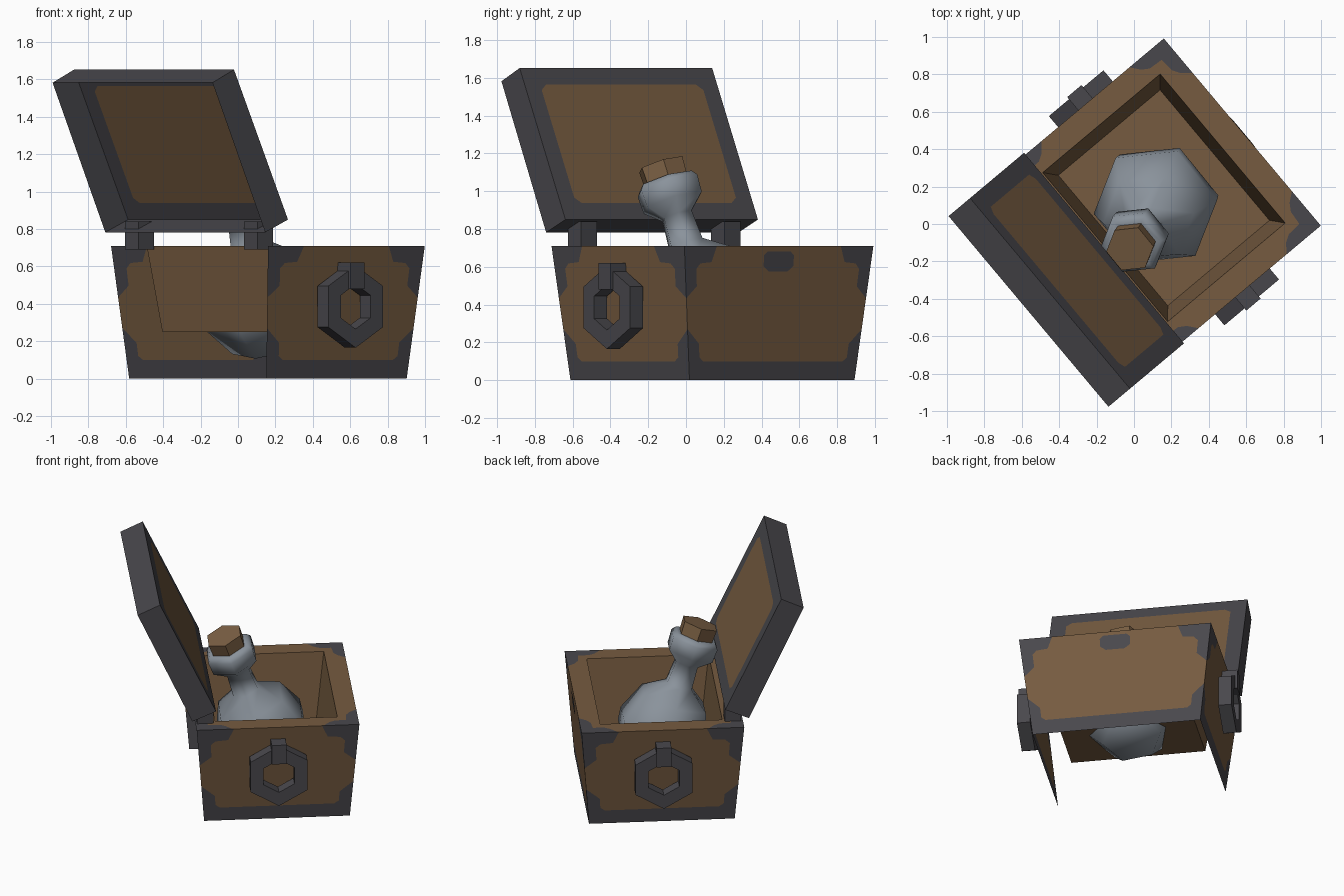
import bpy, bmesh, math
from mathutils import Vector, Matrix

if "Cube" in bpy.data.objects:
    bpy.data.objects.remove(bpy.data.objects["Cube"])

def material(name, col):
    m = bpy.data.materials.new(name)
    m.diffuse_color = (*col, 1)
    m.use_nodes = True
    m.node_tree.nodes["Principled BSDF"].inputs["Base Color"].default_value = m.diffuse_color
    return m

WOOD = material("brown_wood", (0.180, 0.105, 0.051))
METAL = material("dark_metal", (0.066, 0.064, 0.073))
GLASS = material("grey_glass", (0.255, 0.290, 0.330))
CORK = material("cork", (0.200, 0.118, 0.058))

# chest frame: local x = length, local y = towards the lock side
M = Matrix.Translation((0.16, 0.14, 0)) @ Matrix.Rotation(math.radians(-50), 4, 'Z')

def finish(bm, name, mats, matrix=M):
    bmesh.ops.remove_doubles(bm, verts=bm.verts, dist=0.0005)
    bmesh.ops.recalc_face_normals(bm, faces=bm.faces)
    bm.transform(matrix)
    me = bpy.data.meshes.new(name)
    bm.to_mesh(me)
    bm.free()
    for m in mats:
        me.materials.append(m)
    ob = bpy.data.objects.new(name, me)
    bpy.context.collection.objects.link(ob)
    return ob

def poly(bm, pts, mat=0):
    f = bm.faces.new([bm.verts.new(p) for p in pts])
    f.material_index = mat
    return f

def on_quad(q, pts):
    """Map (s, t) points onto the quad: bottom a-b, top d-c."""
    a, b, c, d = map(Vector, q)
    return [a.lerp(b, s).lerp(d.lerp(c, s), t) for s, t in pts]

def rect(hx, hy, z):
    return [Vector((x * hx, y * hy, z)) for x, y in ((-1, -1), (1, -1), (1, 1), (-1, 1))]

def mirror(pts):
    return [(1 - s, t) for s, t in reversed(pts)]

def box(name, lo, hi, mat, matrix=M):
    bm = bmesh.new()
    bmesh.ops.create_cube(bm, size=1)
    size = [h - l for l, h in zip(lo, hi)]
    bmesh.ops.scale(bm, vec=size, verts=bm.verts)
    bmesh.ops.translate(bm, vec=[(l + h) / 2 for l, h in zip(lo, hi)], verts=bm.verts)
    return finish(bm, name, [mat], matrix)

base, rim = rect(0.57, 0.49, 0), rect(0.653, 0.547, 0.71)
inner, floor = rect(0.52, 0.41, 0.71), rect(0.455, 0.355, 0.25)

# outer walls: two ends and the lock side, wood cut into metal edging
bm = bmesh.new()
for i, k in ((1, 1.0), (2, 0.75), (3, 1.0)):
    j = (i + 1) % 4
    q = (base[i], base[j], rim[j], rim[i])
    low = [(0, .38), (.085 * k, .27), (.085 * k, .17), (.115 * k, .14)]
    top = [(.23 * k, 1), (.19 * k, .88), (.11 * k, .87), (.08 * k, .83), (.08 * k, .70), (0, .61)]
    lowr, topr = mirror(low), mirror(top)
    poly(bm, on_quad(q, top + low + lowr + topr), 0)
    poly(bm, on_quad(q, [(0, 0), (1, 0)] + lowr[::-1] + low[::-1]), 1)
    poly(bm, on_quad(q, [(0, 1)] + top[::-1]), 1)
    poly(bm, on_quad(q, [(1, 1)] + topr), 1)
finish(bm, "chest_walls", [WOOD, METAL])

# rim with metal corner patches
bm = bmesh.new()
for i in range(4):
    j = (i + 1) % 4
    e = (rim[j] - rim[i]).normalized()
    n = Vector((-e.y, e.x, 0))
    di, dj = rim[i].lerp(inner[i], 0.6), rim[j].lerp(inner[j], 0.6)
    pi = [rim[i] + e * .16 + n * .075, rim[i] + e * .20 + n * .05, rim[i] + e * .24]
    pj = [rim[j] - e * .16 + n * .075, rim[j] - e * .20 + n * .05, rim[j] - e * .24]
    poly(bm, [inner[i], di] + pi + pj[::-1] + [dj, inner[j]], 0)
    poly(bm, [rim[i]] + pi[::-1] + [di], 1)
    poly(bm, [rim[j], dj] + pj, 1)
finish(bm, "chest_rim", [WOOD, METAL])

# inner tray: sloped walls and floor
bm = bmesh.new()
for i in range(4):
    j = (i + 1) % 4
    poly(bm, [floor[i], floor[j], inner[j], inner[i]])
poly(bm, floor)
ob = finish(bm, "chest_lining", [WOOD])
ob.data.flip_normals()

# lock plate painted on the lock side
bm = bmesh.new()
q = (base[2], base[3], rim[3], rim[2])
plate = [(.44, .96), (.42, .93), (.42, .85), (.45, .81), (.55, .81), (.58, .85), (.58, .93), (.56, .96)]
poly(bm, [p + Vector((0, 0.005, 0)) for p in on_quad(q, plate)])
finish(bm, "lock_plate", [METAL])

# open lid: a tilted tray, hollow at the back
bm = bmesh.new()
H = 0.665
fb, ft, bt, bb = (-.418, .85), (-.795, 1.652), (-.945, 1.582), (-.577, .782)
L = lambda s, p: Vector((s * H, *p))
q = (L(-1, fb), L(1, fb), L(1, ft), L(-1, ft))
corner = [(.08, .145), (.11, .11)]
panel = corner + mirror(corner)
panel += [(s, 1 - t) for s, t in reversed(panel)]
poly(bm, on_quad(q, panel), 0)
out = [(0, 0), (1, 0), (1, 1), (0, 1)]
for i in range(4):
    j = (i + 1) % 4
    a = [panel[(2 * i + k) % 8] for k in (1, 2)]
    poly(bm, on_quad(q, [out[i], out[j]] + a[::-1]), 1)
    poly(bm, on_quad(q, [out[i], panel[2 * i + 1], panel[2 * i]]), 1)
poly(bm, [L(-1, ft), L(1, ft), L(1, bt), L(-1, bt)], 1)
poly(bm, [L(-1, fb), L(1, fb), L(1, bb), L(-1, bb)], 1)
for s in (-1, 1):
    poly(bm, [L(s, fb), L(s, ft), L(s, bt), L(s, bb)], 1)
finish(bm, "lid", [WOOD, METAL])

for s, side in ((-1, "left"), (1, "right")):
    # hinge block
    box(side + "_hinge", (s * .495 - .055, -.535, .69), (s * .495 + .055, -.425, .84), METAL)
    # hexagonal ring handle
    bm = bmesh.new()
    def ring_pt(k, r, u):
        a = math.radians(90 + 60 * k)
        return Vector((s * u, r * math.cos(a), .385 + r * math.sin(a)))
    section = [(.22, .64), (.22, .73), (.12, .73), (.12, .64)]
    for k in range(6):
        for m in range(4):
            p, n = section[m], section[(m + 1) % 4]
            poly(bm, [ring_pt(k, *p), ring_pt(k + 1, *p), ring_pt(k + 1, *n), ring_pt(k, *n)])
    finish(bm, side + "_ring_handle", [METAL])
    # strap holding the ring
    u0, u1 = sorted((s * .60, s * .745))
    box(side + "_ring_strap", (u0, -.05, .48), (u1, .05, .62), METAL)

# tilted six-sided bottle
axis = Vector((-.14, -.23, .73))
B = Matrix.Translation((.12, .10, .40)) @ Vector((0, 0, 1)).rotation_difference(axis).to_matrix().to_4x4()

def lathe(name, profile, mat):
    bm = bmesh.new()
    rings = [[bm.verts.new((r * math.cos(a), r * math.sin(a), z))
              for a in (math.radians(8 + 60 * k) for k in range(6))] for r, z in profile]
    for lo, hi in zip(rings, rings[1:]):
        for k in range(6):
            bm.faces.new((lo[k], lo[(k + 1) % 6], hi[(k + 1) % 6], hi[k]))
    bm.faces.new(rings[0][::-1])
    bm.faces.new(rings[-1])
    return finish(bm, name, [mat], B)

bottle = lathe("bottle", [(.20, -.24), (.33, -.06), (.34, .03), (.25, .235), (.10, .34),
                          (.088, .50), (.175, .575), (.18, .67), (.155, .70), (.12, .70)], GLASS)
bpy.context.view_layer.objects.active = bottle
bottle.select_set(True)
bpy.ops.object.shade_smooth_by_angle(angle=math.radians(62))
lathe("cork_stopper", [(.125, .68), (.13, .79)], CORK)
